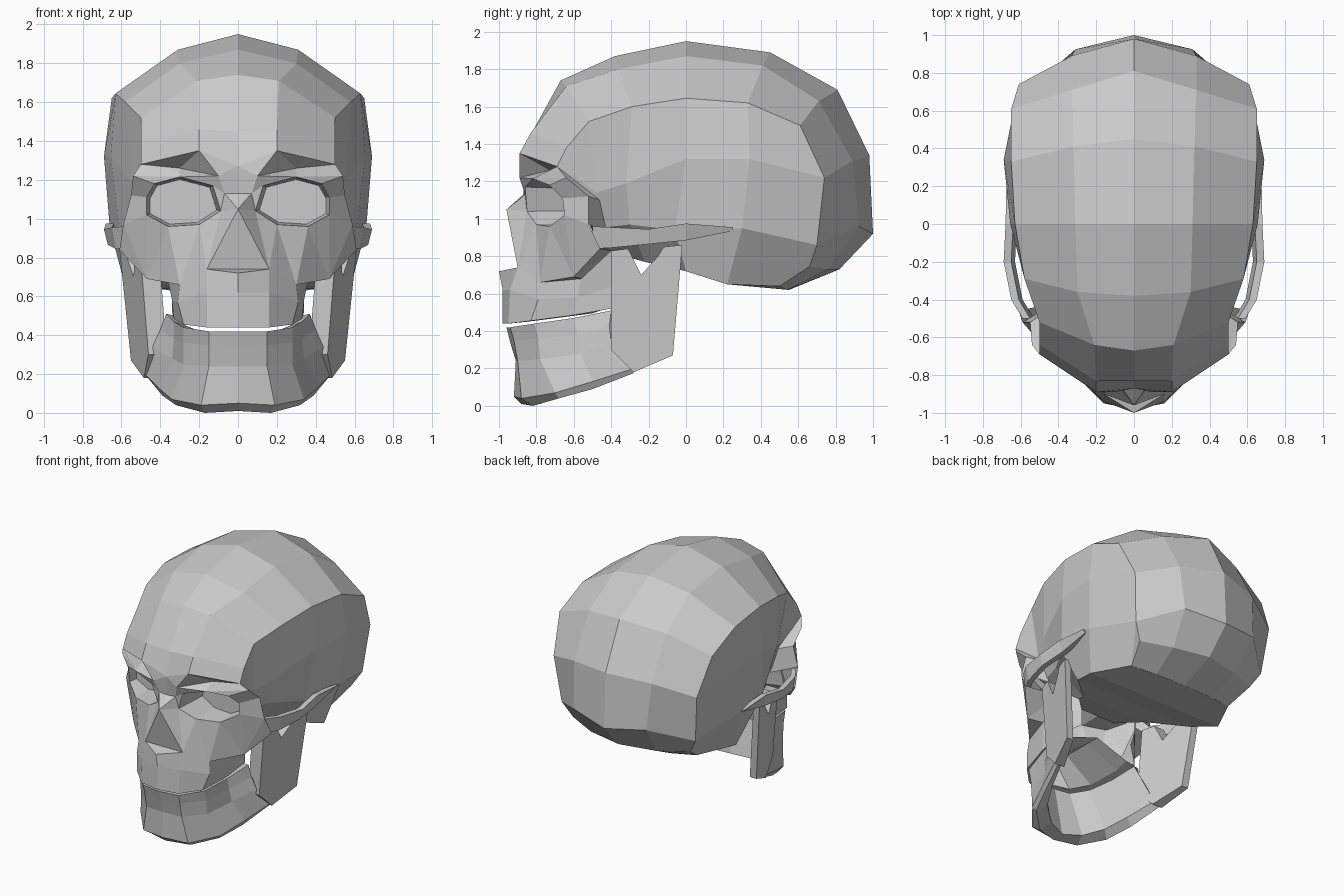
import bpy
import bmesh

cube = bpy.data.objects.get("Cube")
if cube:
    bpy.data.objects.remove(cube, do_unlink=True)

BONE = (0.6, 0.6, 0.6, 1.0)
bone = bpy.data.materials.new("bone grey")
bone.use_nodes = True
bone.diffuse_color = BONE
bone.node_tree.nodes["Principled BSDF"].inputs["Base Color"].default_value = BONE


def part(name, sheets, polys=()):
    """Build the left half from lofted sheets and loose polygons, then mirror it."""
    bm = bmesh.new()
    known = {}

    def face(points):
        corners = []
        for p in points:
            p = tuple(round(c, 4) for c in p)
            if p not in known:
                known[p] = bm.verts.new(p)
            if known[p] not in corners:
                corners.append(known[p])
        if len(corners) > 2 and not bm.faces.get(corners):
            bm.faces.new(corners)

    for rows in sheets:
        for upper, lower in zip(rows, rows[1:]):
            for i in range(len(upper) - 1):
                face((upper[i], upper[i + 1], lower[i + 1], lower[i]))
    for points in polys:
        face(points)
    bmesh.ops.recalc_face_normals(bm, faces=bm.faces[:])
    mesh = bpy.data.meshes.new(name)
    bm.to_mesh(mesh)
    bm.free()
    mesh.materials.append(bone)
    obj = bpy.data.objects.new(name, mesh)
    bpy.context.collection.objects.link(obj)
    obj.modifiers.new("Mirror", "MIRROR")


def closed(row):
    return list(row) + [row[0]]


# Cranium: rows run from the brow over the top to the underside,
# each with a midline, a crown and a temple-edge point
vault = [
    [(0, -.87, 1.27), (.2, -.89, 1.35), (.5, -.69, 1.28)],
    [(0, -.83, 1.45), (.2, -.83, 1.46), (.5, -.64, 1.38)],
    [(0, -.67, 1.74), (.21, -.64, 1.71), (.5, -.52, 1.52)],
    [(0, -.38, 1.87), (.3, -.36, 1.8), (.58, -.29, 1.6)],
    [(0, 0, 1.95), (.31, 0, 1.87), (.63, 0, 1.645)],
    [(0, .45, 1.89), (.32, .41, 1.82), (.65, .33, 1.62)],
    [(0, .81, 1.69), (.33, .71, 1.63), (.65, .61, 1.5)],
    [(0, .98, 1.34), (.33, .89, 1.31), (.61, .74, 1.22)],
    [(0, 1, .92), (.31, .925, .96), (.57, .7, .86)],
    [(0, .82, .73), (.28, .76, .73), (.5, .66, .745)],
    [(0, .55, .62), (.25, .54, .62), (.44, .5, .64)],
]
edge = [row[2] for row in vault]
brow_end, nape = edge[0], edge[-1]

# Temple panel and skull base hang below the temple edge
temple = [brow_end, (.49, -.6, 1.23), (.47, -.48, 1.14), (.55, -.32, 1.19),
          (.655, 0, 1.32), (.69, .34, 1.32), edge[7]]
lower_side = [(.46, -.55, 1.05), (.45, -.53, 1.0), (.42, -.48, .95), (.46, -.3, .97),
              (.61, -.06, .94), (.66, .3, .95), edge[8]]
base = [(.2, -.46, .84), (.21, -.44, .83), (.22, -.4, .82), (.28, -.22, .77),
        (.51, 0, .72), (.58, .22, .65), nape]
centre = [(0, y, z) for x, y, z in base[:-1]] + [vault[-1][0]]
part("cranium",
     [vault, [edge[:7], temple, lower_side, base, centre], [edge[8:10], [nape, nape]]])

# Face landmarks on the left half
mark = dict(
    glabella=vault[0][0], brow=vault[0][1], brow_end=brow_end,
    brow_fold=(.3, -.73, 1.26), brow_root=(.1, -.89, 1.22), lid_end=(.54, -.64, 1.22),
    rim_a=(.13, -.86, 1.17), rim_b=(.3, -.82, 1.215), rim_c=(.43, -.73, 1.18),
    rim_d=(.47, -.66, 1.11), rim_e=(.47, -.65, 1.02), rim_f=(.36, -.73, .96),
    rim_g=(.2, -.8, .97), rim_h=(.09, -.85, 1.04),
    nasion=(0, -.87, 1.13), bridge=(.07, -.86, 1.13), nose_tip=(0, -.96, 1.05),
    nose_floor=(0, -.9, .74), nose_wing=(.16, -.9, .74), spine=(0, -1, .72),
    jaw_corner=(.3, -.78, .66), jaw_side=(.36, -.56, .68), jaw_back=(.35, -.4, .83),
    cheek=(.47, -.6, .69), cheek_low=(.61, -.46, .84), cheek_out=(.59, -.52, .97),
    strut=(.55, -.52, 1.12),
)
brow_faces = [
    "glabella brow brow_root",
    "brow brow_fold brow_root",
    "brow brow_end brow_fold",
    "brow_fold rim_b brow_root",
    "brow_fold brow_end lid_end rim_b",
    "brow_root rim_b rim_a",
    "rim_b lid_end rim_c",
]
nose_faces = [
    "glabella brow_root bridge nasion",
    "nasion bridge nose_tip",
    "bridge brow_root rim_a",
    "bridge rim_a rim_h",
    "bridge rim_h nose_tip",
    "nose_tip rim_h nose_wing",
    "nose_tip nose_wing nose_floor",
    "nose_floor nose_wing spine",
]
cheek_faces = [
    "rim_h rim_g nose_wing",
    "rim_g jaw_corner nose_wing",
    "rim_g rim_f jaw_corner",
    "rim_f cheek jaw_corner",
    "rim_f rim_e cheek",
    "rim_e cheek_out cheek",
    "cheek_out cheek_low cheek",
    "jaw_corner cheek jaw_side",
    "jaw_side cheek jaw_back",
    "cheek cheek_low jaw_back",
    "brow_end strut lid_end",
    "rim_c lid_end strut rim_d",
    "rim_d strut cheek_out rim_e",
]
polys = [[mark[n] for n in names.split()]
         for names in brow_faces + nose_faces + cheek_faces]

# Eye socket: the rim shrinks back to a flat rear wall
rim = [mark["rim_" + letter] for letter in "abcdefgh"]
socket = [(.29 + .9 * (x - .29), -.59, 1.08 + .9 * (z - 1.08)) for x, y, z in rim]
polys.append(socket)

# Rear of the eye socket and cheek, joining the temple
orbit_side = [[mark[n] for n in ("brow_end", "strut", "cheek_out")],
              [temple[1], (.46, -.46, 1.1), (.42, -.42, .92)]]

# Upper jaw: outer wall, tooth edge and palate
gum = [mark[n] for n in ("spine", "nose_wing", "jaw_corner", "jaw_side", "jaw_back")]
wall = [(0, -.98, .62), (.16, -.94, .62), (.31, -.79, .57), (.34, -.58, .58),
        (.34, -.4, .64)]
bite = [(0, -.98, .44), (.16, -.95, .44), (.28, -.83, .455), (.33, -.6, .485),
        (.34, -.4, .52)]
inner = [(.78 * x, y + (.1 if y < -.5 else 0), z + .01) for x, y, z in bite]
palate = [(0, y, .62) for x, y, z in inner]
rear = [[bite[-1], wall[-1], gum[-1]],
        [(.22, -.3, .6), (.24, -.28, .7), (.26, -.3, .85)]]
part("face", [[closed(rim), closed(socket)], orbit_side,
              [gum, wall, bite, inner, palate], rear], polys)

# Cheek arch: a thin bar bowed out from the cheek to above the ear
arch_path = [(.57, -.5, .9, .06), (.63, -.4, .9, .055), (.67, -.2, .905, .04),
             (.66, 0, .93, .045), (.655, .25, .945, .01)]
arch = [closed([(x + .02, y, z + h), (x, y, z - h),
                (x - .04, y, z - h), (x - .02, y, z + h)])
        for x, y, z, h in arch_path]
part("cheek_arch", [arch], [arch[0], arch[-1]])

# Lower jaw body: stations from the chin back, each a ring from the
# outer tooth edge down under the bone and up to the inner tooth edge
stations = [
    [(0, -.96, .42), (0, -.94, .34), (0, -.91, .24), (0, -.92, .05),
     (0, -.88, .01), (0, -.78, .01), (0, -.86, .41)],
    [(.15, -.94, .42), (.15, -.92, .35), (.15, -.9, .24), (.19, -.88, .04),
     (.17, -.82, 0), (.14, -.73, .03), (.12, -.84, .41)],
    [(.28, -.81, .44), (.28, -.79, .36), (.28, -.78, .25), (.34, -.7, .07),
     (.32, -.68, .04), (.26, -.63, .08), (.22, -.74, .43)],
    [(.33, -.6, .47), (.33, -.58, .38), (.34, -.56, .28), (.41, -.5, .13),
     (.39, -.5, .09), (.34, -.48, .14), (.27, -.56, .45)],
    [(.37, -.4, .51), (.4, -.41, .43), (.44, -.4, .34), (.48, -.28, .2),
     (.46, -.28, .175), (.42, -.28, .21), (.32, -.38, .5)],
]
part("lower_jaw", [[closed(ring) for ring in stations]], [stations[-1]])

# Jaw branch: a slab leaning outward, thicker in front,
# notched between its two upper prongs
outline = [(-.4, .4), (-.4, .83), (-.31, .84), (-.24, .7), (-.15, .8), (-.12, .85),
           (-.02, .86), (-.07, .27), (-.28, .18), (-.4, .3)]
outer_side = [(.545 + .08 * (z - .3) + .28 * (y + .1), y, z) for y, z in outline]
inner_side = [(x - .06 + .12 * (y + .1), y, z) for x, y, z in outer_side]
part("jaw_branch", [[closed(outer_side), closed(inner_side)]], [outer_side, inner_side])
